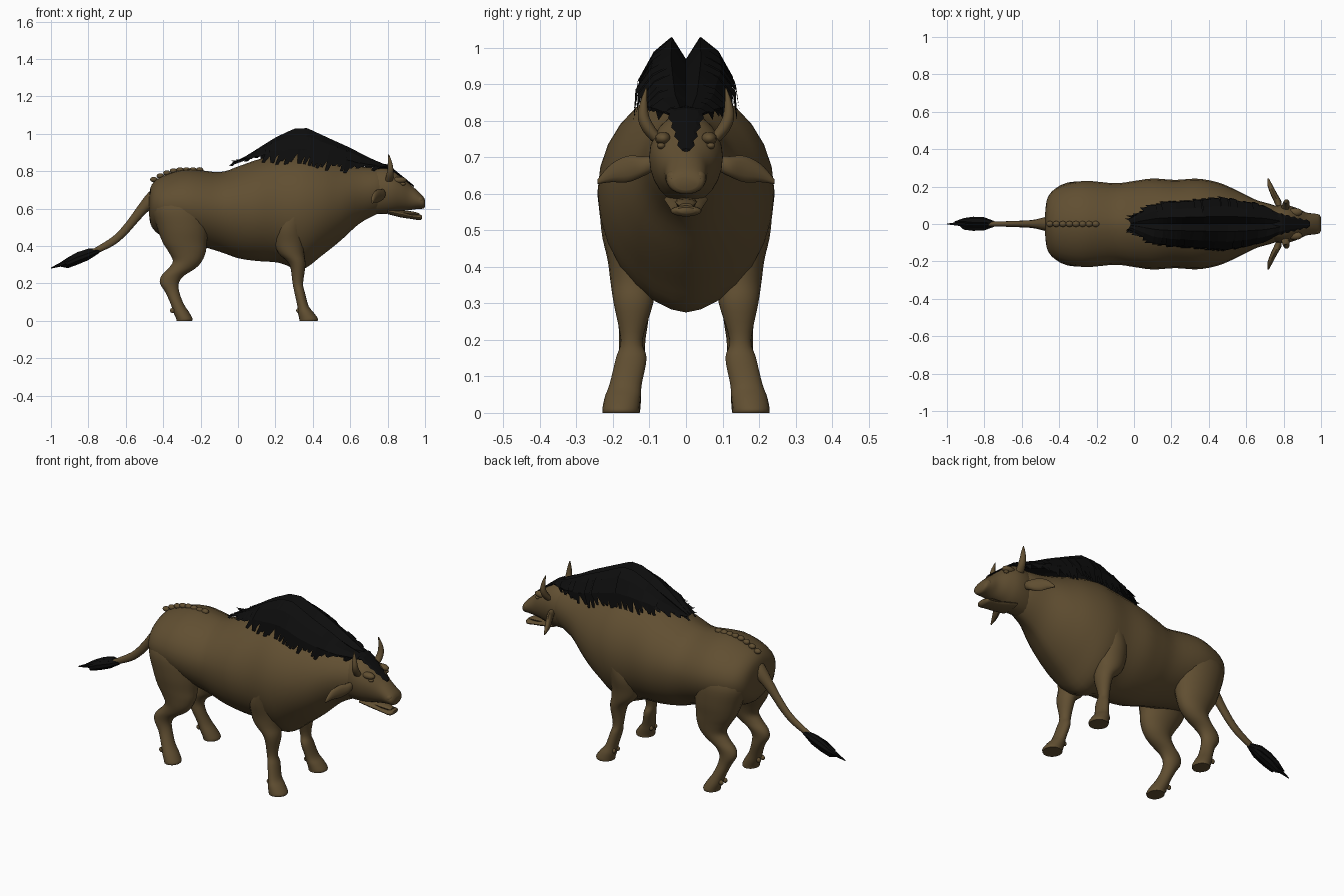
import bpy, bmesh, math, random
from mathutils import Vector

random.seed(4)
if "Cube" in bpy.data.objects:
    bpy.data.objects.remove(bpy.data.objects["Cube"])


def material(name, rgb):
    mat = bpy.data.materials.new(name)
    mat.use_nodes = True
    mat.diffuse_color = (*rgb, 1)
    mat.node_tree.nodes["Principled BSDF"].inputs["Base Color"].default_value = (*rgb, 1)
    return mat


HIDE = material("brown hide", (0.118, 0.077, 0.031))
HAIR = material("black hair", (0.004, 0.004, 0.004))


def finish(name, bm, mat, smooth=True, recalc=True):
    if recalc:
        bmesh.ops.recalc_face_normals(bm, faces=bm.faces[:])
    mesh = bpy.data.meshes.new(name)
    bm.to_mesh(mesh)
    bm.free()
    obj = bpy.data.objects.new(name, mesh)
    bpy.context.collection.objects.link(obj)
    mesh.materials.append(mat)
    if smooth:
        bpy.ops.object.select_all(action='DESELECT')
        obj.select_set(True)
        bpy.context.view_layer.objects.active = obj
        bpy.ops.object.shade_smooth_by_angle(angle=math.radians(50))
    return obj


def spline(rows, steps):
    """Catmull-Rom interpolation of whole station rows."""
    out = []
    for i in range(len(rows) - 1):
        a, b, c, d = (rows[max(i - 1, 0)], rows[i], rows[i + 1],
                      rows[min(i + 2, len(rows) - 1)])
        for k in range(steps):
            t = k / steps
            out.append([q + t / 2 * (r - p + t * (2 * p - 5 * q + 4 * r - s + t * (3 * (q - r) + s - p)))
                        for p, q, r, s in zip(a, b, c, d)])
    return out + [list(rows[-1])]


def loft(name, axis, rows, mat=HIDE, side=1, n=20, steps=4, pinch=1.0, smooth=True):
    """Rows: position on axis, two centres, radius, second radius up, second radius down."""
    bm = bmesh.new()
    rings = []
    for row in spline([r if len(r) == 6 else (*r, r[-1]) for r in rows], steps):
        t, c, d, ra, up, down = row
        ring = []
        for k in range(n):
            ang = math.tau * k / n
            co, si = math.cos(ang), math.sin(ang)
            u = c + ra * math.copysign(abs(co) ** pinch, co)
            v = d + si * (up if si > 0 else down)
            p = {'x': (t, u, v), 'y': (u, t, v), 'z': (u, v, t)}[axis]
            ring.append(bm.verts.new((p[0], p[1] * side, p[2])))
        rings.append(ring)
    for a, b in zip(rings, rings[1:]):
        for k in range(n):
            bm.faces.new((a[k], a[k - 1], b[k - 1], b[k]))
    bm.faces.new(rings[0])
    bm.faces.new(rings[-1])
    return finish(name, bm, mat, smooth)


def tall(rows):
    """Turn (x, top, middle, bottom, half width) into loft rows."""
    return [(x, 0, m, w, t - m, m - b) for x, t, m, b, w in rows]


def lump(name, centre, size, mat=HIDE):
    bm = bmesh.new()
    bmesh.ops.create_uvsphere(bm, u_segments=12, v_segments=8, radius=1)
    for v in bm.verts:
        v.co = Vector(centre) + Vector([a * b for a, b in zip(v.co, size)])
    return finish(name, bm, mat)


# Trunk with neck
loft("body", 'x', tall([
    (-.475, .67, .62, .56, .06), (-.46, .73, .62, .5, .145), (-.4, .775, .62, .45, .2),
    (-.27, .81, .62, .42, .23), (-.1, .795, .6, .37, .218), (0, .825, .6, .335, .23),
    (.1, .86, .6, .32, .243), (.22, .89, .6, .31, .236), (.34, .9, .61, .275, .242),
    (.45, .88, .62, .35, .222), (.55, .85, .64, .43, .18), (.65, .825, .68, .52, .13),
    (.75, .815, .7, .575, .1), (.8, .8, .7, .6, .07)]), n=28, pinch=1.2)

# Head, jaw and tongue
loft("head", 'x', tall([
    (.68, .79, .69, .57, .08), (.76, .82, .7, .57, .098), (.82, .81, .7, .575, .1),
    (.87, .775, .69, .585, .085), (.92, .73, .665, .592, .062), (.96, .695, .645, .598, .056),
    (.99, .665, .635, .6, .05), (1, .645, .63, .61, .034)]), n=24)
loft("lower_jaw", 'x', tall([
    (.8, .6, .585, .57, .06), (.87, .585, .57, .553, .05), (.93, .568, .557, .544, .042),
    (.97, .568, .553, .538, .042), (.985, .563, .555, .547, .026)]), n=16)
loft("tongue", 'x', tall([
    (.86, .59, .58, .57, .03), (.93, .585, .575, .56, .028), (.97, .574, .568, .56, .018)]), n=12)

for side, label in ((1, "left"), (-1, "right")):
    lump(label + "_brow", (.862, side * .063, .752), (.04, .022, .018))
    lump(label + "_eye", (.882, side * .068, .732), (.014, .012, .009))
    lump(label + "_nostril_rim", (.972, side * .035, .645), (.022, .02, .02))
    lump(label + "_nostril", (.993, side * .035, .64), (.004, .008, .004), HAIR)

    # Horns and drooping ears
    loft(label + "_horn", 'z', [
        (.745, .805, .075, .022, .02), (.775, .812, .1, .02, .02), (.81, .815, .116, .016, .016),
        (.85, .812, .116, .011, .01), (.89, .805, .109, .002, .002)], side=side, n=12)
    loft(label + "_ear", 'y', [
        (.085, .775, .685, .012, .02), (.12, .768, .675, .02, .028), (.16, .748, .668, .018, .036),
        (.205, .728, .657, .014, .025), (.243, .718, .633, .004, .006)], side=side, n=12)

    # Legs with feet
    loft(label + "_front_leg", 'z', [
        (.66, .34, .11, .07, .08), (.6, .32, .125, .1, .108), (.5, .28, .14, .088, .092),
        (.42, .275, .145, .08, .07), (.36, .285, .145, .068, .062), (.3, .318, .144, .043, .054),
        (.2, .32, .149, .028, .03), (.15, .33, .15, .028, .042), (.08, .347, .165, .03, .044),
        (.045, .362, .173, .042, .049), (.012, .377, .178, .05, .051), (0, .377, .178, .048, .05)], side=side)
    loft(label + "_hind_leg", 'z', [
        (.68, -.32, .11, .1, .08), (.6, -.31, .115, .15, .11), (.5, -.295, .125, .138, .1),
        (.42, -.285, .135, .118, .078), (.37, -.272, .14, .1, .065), (.32, -.27, .143, .078, .055),
        (.28, -.3, .145, .072, .046), (.24, -.35, .145, .06, .04), (.2, -.367, .147, .05, .036),
        (.15, -.35, .15, .037, .036), (.09, -.325, .162, .035, .04), (.045, -.303, .17, .042, .047),
        (.012, -.287, .175, .044, .05), (0, -.287, .175, .042, .048)], side=side)
    for x in (.325, -.35):
        for y in (.15, .185):
            lump(label + "_dewclaw", (x, side * y, .055), (.014, .01, .014))

# Bumps along the rear spine
for i in range(8):
    x = -.45 + i * .035
    lump("spine_bump", (x, 0, .75 + .057 * math.sin(min(1, (x + .46) / .16) * math.pi / 2)), (.02, .016, .014))

# Tail and its tuft
loft("tail", 'x', [
    (-.42, 0, .67, .05, .055), (-.48, 0, .635, .036, .05), (-.54, 0, .565, .022, .042),
    (-.6, 0, .49, .018, .034), (-.67, 0, .425, .015, .025), (-.78, 0, .365, .013, .016)], n=12)
for y, drop, end in ((0, 0, -1), (.014, .006, -.96), (-.014, -.008, -.93), (.004, -.016, -.97)):
    loft("tail_tuft", 'x', [
        (-.74, y * .2, .375, .01, .012), (-.8, y, .36 + drop, .022, .02), (-.86, y, .338 + drop, .025, .023),
        (-.91, y * 1.2, .315 + drop, .015, .018), (end, y * .8, .282 + (1 + end) * .5, .002, .003)],
        HAIR, n=7, steps=1, smooth=False)

# Mane: crest height, lower edge and half width along the neck
CREST = [(-.02, .845, .83, .02), (.05, .885, .845, .06), (.12, .93, .855, .1), (.2, .98, .845, .115),
         (.3, 1.027, .83, .122), (.37, 1.03, .83, .128), (.5, .97, .81, .138), (.6, .925, .795, .122),
         (.7, .872, .8, .1), (.8, .83, .805, .045)]
PROFILE = [(0, .7), (.3, 1), (.66, .77), (.95, .42), (1, 0)]


def mane_point(x, k, side, sweep=0.0, lift=0.0):
    x = min(max(x, CREST[0][0]), CREST[-1][0])
    for a, b in zip(CREST, CREST[1:]):
        if x <= b[0]:
            f = (x - a[0]) / (b[0] - a[0])
            top, low, w = [p + f * (q - p) for p, q in zip(a[1:], b[1:])]
            break
    u, v = PROFILE[k]
    return (x - sweep * (1 - v), side * u * (w + lift), low + v * (top - low) + (lift if 0 < v < 1 else 0))


def sheet(bm, grid):
    verts = [[bm.verts.new(p) for p in row] for row in grid]
    for a, b in zip(verts, verts[1:]):
        for k in range(len(a) - 1):
            bm.faces.new((a[k], b[k], b[k + 1], a[k + 1]))


for side, label in ((1, "left"), (-1, "right")):
    bm = bmesh.new()
    count = 33
    sheet(bm, [[mane_point(-.02 + .82 * i / count, k, side) for k in range(4)] for i in range(count + 1)])
    for i in range(count):
        x = -.01 + .79 * i / count
        half = random.uniform(.016, .026)
        lift = random.uniform(.002, .009)
        left = [mane_point(x - half, k, side, .02, lift) for k in range(1, 4)]
        right = [mane_point(x + half, k, side, .02, lift) for k in range(1, 4)]
        tip = Vector(mane_point(x, 4, side, random.uniform(.02, .05), lift))
        tip.z += random.uniform(-.012, .022)
        for off, row in ((-half * .4, left), (half * .3, right)):
            row.append((tip.x + off, tip.y, tip.z + abs(off) * .8))
        sheet(bm, [left, right])
    if side > 0:
        bmesh.ops.reverse_faces(bm, faces=bm.faces[:])
    finish(label + "_mane", bm, HAIR, smooth=False, recalc=False)

# Forelock hanging down the forehead with ragged edges
rows = []
for i in range(13):
    f = i / 12
    x = .74 + .2 * f
    z = .825 - .105 * max(0, (x - .8) / .14)
    rows.append((x, 0, z, .05 * (1 - f) + .012 + (.008 if i % 2 else 0), .012 * (1 - f) + .004))
loft("forelock", 'x', rows, HAIR, n=8, steps=1, smooth=False)
